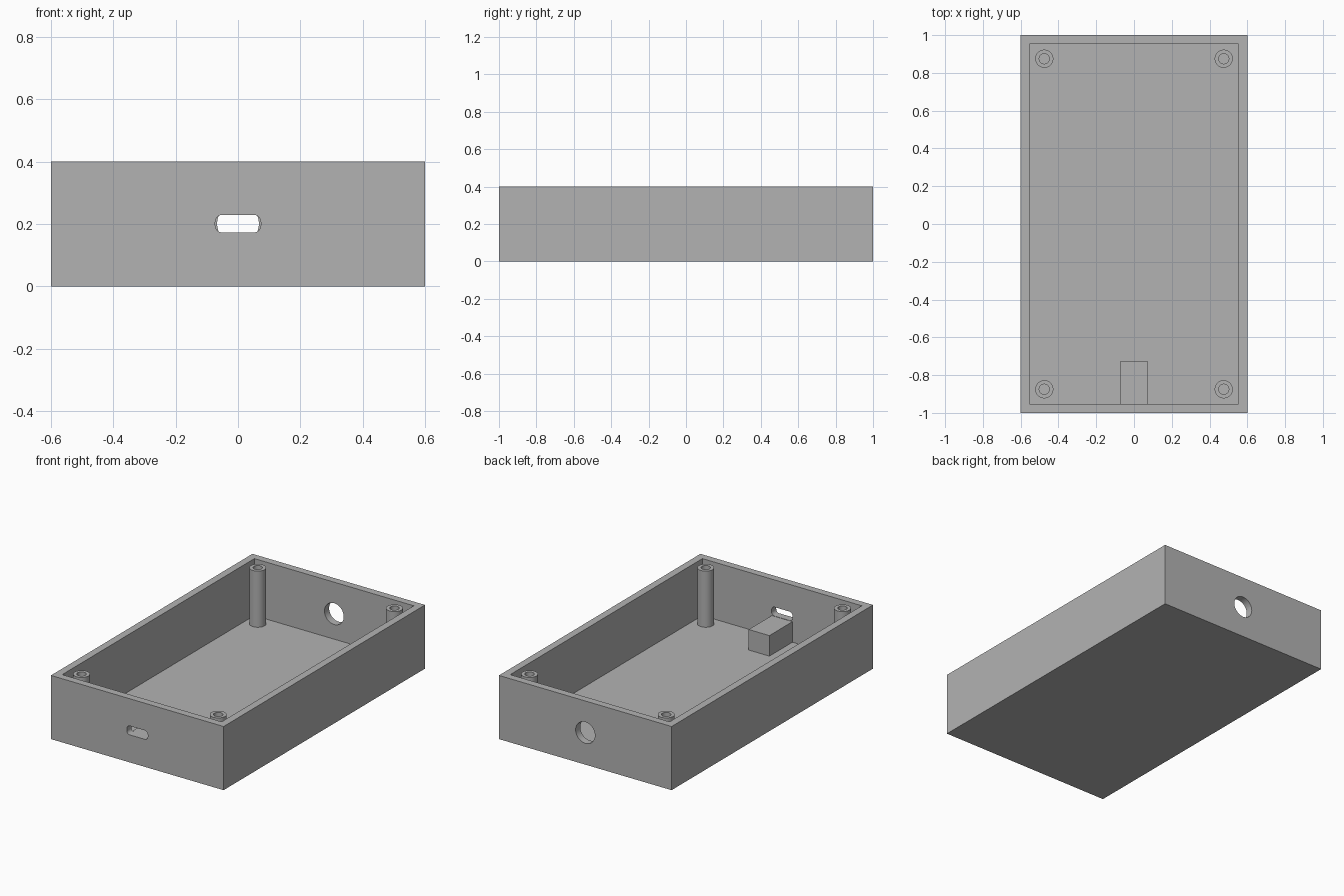
import bpy
import math

if "Cube" in bpy.data.objects:
    bpy.data.objects.remove(bpy.data.objects["Cube"])

# Main dimensions
W, L, H = 1.2, 2.0, 0.4
WALL, FLOOR = 0.046, 0.042
POST_X, POST_Y, POST_TOP = 0.475, 0.875, 0.395
PORT_Z = 0.201

grey = bpy.data.materials.new("plain grey")
grey.diffuse_color = (0.45, 0.45, 0.45, 1)
grey.use_nodes = True
grey.node_tree.nodes["Principled BSDF"].inputs["Base Color"].default_value = grey.diffuse_color


def finish(ob, name):
    ob.name = name
    ob.data.materials.append(grey)
    return ob


def box(name, lo, hi):
    mid = [(a + b) / 2 for a, b in zip(lo, hi)]
    bpy.ops.mesh.primitive_cube_add(size=1, location=mid)
    ob = bpy.context.object
    ob.scale = [b - a for a, b in zip(lo, hi)]
    bpy.ops.object.transform_apply(location=False, rotation=False, scale=True)
    return finish(ob, name)


def cylinder(name, r, depth, loc, rot=(0, 0, 0)):
    bpy.ops.mesh.primitive_cylinder_add(vertices=48, radius=r, depth=depth,
                                        location=loc, rotation=rot)
    return finish(bpy.context.object, name)


def cut(target, cutter):
    mod = target.modifiers.new("cut", 'BOOLEAN')
    mod.operation = 'DIFFERENCE'
    mod.solver = 'EXACT'
    mod.object = cutter
    bpy.context.view_layer.objects.active = target
    bpy.ops.object.modifier_apply(modifier=mod.name)
    bpy.data.objects.remove(cutter)


def smooth(ob):
    bpy.ops.object.select_all(action='DESELECT')
    ob.select_set(True)
    bpy.context.view_layer.objects.active = ob
    bpy.ops.object.shade_smooth_by_angle(angle=math.radians(30))


# Open-topped case
case = box("case", (-W / 2, -L / 2, 0), (W / 2, L / 2, H))
cut(case, box("cavity", (-W / 2 + WALL, -L / 2 + WALL, FLOOR),
              (W / 2 - WALL, L / 2 - WALL, H + 0.1)))

# Rounded connector slot through the front wall
slot = box("slot", (-0.073, -1.05, PORT_Z - 0.028), (0.073, -0.9, PORT_Z + 0.028))
bev = slot.modifiers.new("round", 'BEVEL')
bev.width, bev.segments = 0.022, 8
bev.limit_method = 'WEIGHT'
weights = slot.data.attributes.new("bevel_weight_edge", 'FLOAT', 'EDGE')
for e in slot.data.edges:
    a, b = (slot.data.vertices[i].co for i in e.vertices)
    weights.data[e.index].value = 1.0 if abs(a.y - b.y) > 0.1 else 0.0
bpy.context.view_layer.objects.active = slot
bpy.ops.object.modifier_apply(modifier="round")
cut(case, slot)

# Round cable hole through the back wall
cut(case, cylinder("cable_hole", 0.067, 0.2, (0, 0.98, PORT_Z), (math.pi / 2, 0, 0)))
smooth(case)

# Connector shelf behind the slot
box("connector_shelf", (-0.072, -L / 2 + WALL - 0.005, FLOOR - 0.005),
    (0.072, -0.725, 0.171))

# Hollow screw posts in the four corners
for sx, side in ((-1, "left"), (1, "right")):
    for sy, end in ((-1, "front"), (1, "back")):
        x, y, z0 = sx * POST_X, sy * POST_Y, FLOOR - 0.005
        post = cylinder(f"screw_post_{end}_{side}", 0.048, POST_TOP - z0,
                        (x, y, (POST_TOP + z0) / 2))
        cut(post, cylinder("bore", 0.027, 0.4, (x, y, FLOOR + 0.2)))
        smooth(post)
